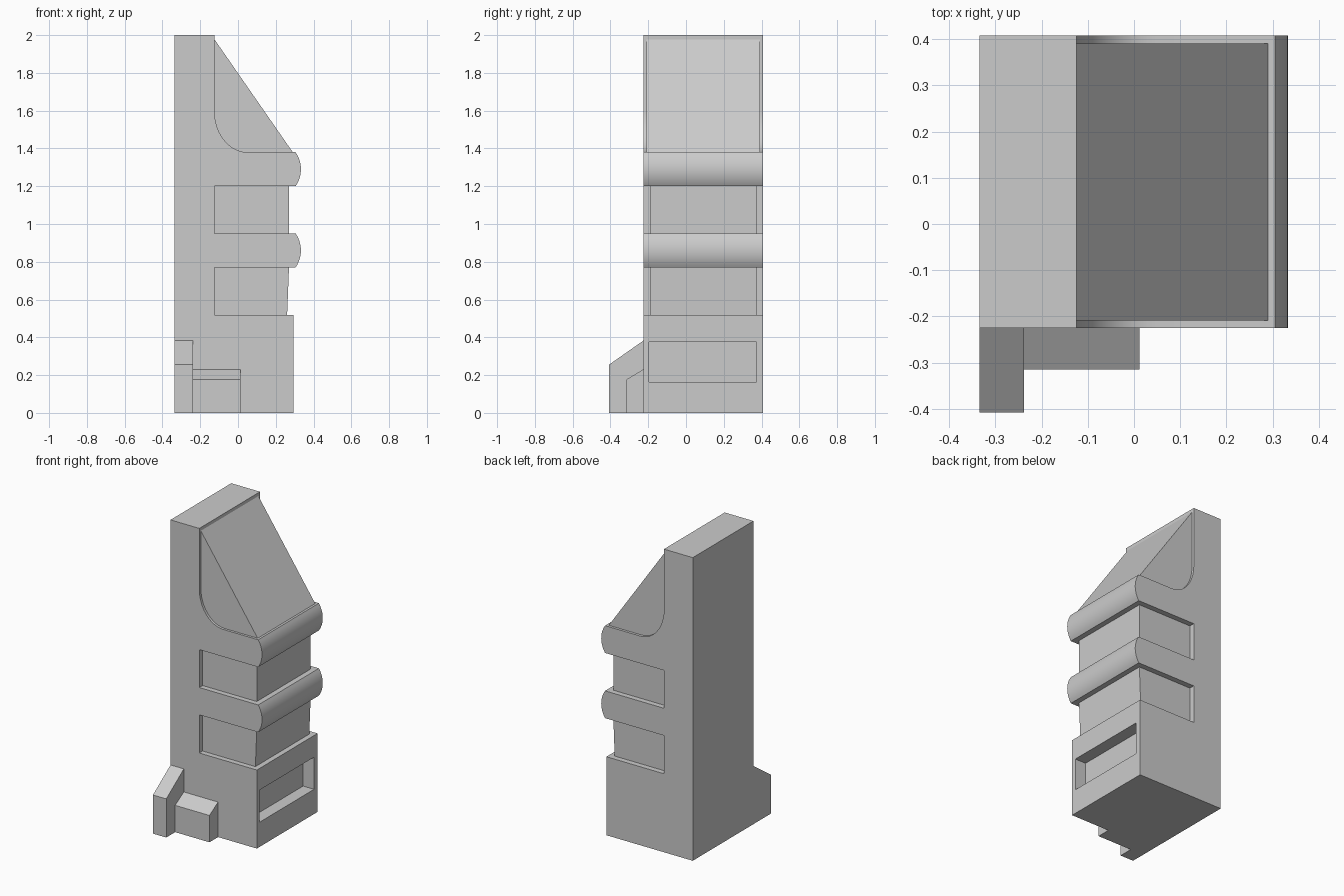
import bpy, bmesh, math

if "Cube" in bpy.data.objects:
    bpy.data.objects.remove(bpy.data.objects["Cube"])


def prism(name, pts, axis, a, b):
    """Extrude a profile: axis 'Y' takes (x, z) points, axis 'X' takes (y, z)."""
    def place(p, t):
        return (p[0], t, p[1]) if axis == 'Y' else (t, p[0], p[1])
    bm = bmesh.new()
    lo = [bm.verts.new(place(p, a)) for p in pts]
    hi = [bm.verts.new(place(p, b)) for p in pts]
    bm.faces.new(lo)
    bm.faces.new(hi[::-1])
    n = len(pts)
    for i in range(n):
        j = (i + 1) % n
        bm.faces.new((lo[j], lo[i], hi[i], hi[j]))
    bmesh.ops.recalc_face_normals(bm, faces=bm.faces)
    me = bpy.data.meshes.new(name)
    bm.to_mesh(me)
    bm.free()
    ob = bpy.data.objects.new(name, me)
    bpy.context.collection.objects.link(ob)
    return ob


def rect(u0, u1, v0, v1):
    return [(u0, v0), (u1, v0), (u1, v1), (u0, v1)]


def bulge(z0, z1, x=0.305, sag=0.028, n=12):
    """Shallow arc bowing forward from (x, z0) to (x, z1)."""
    h = (z1 - z0) / 2
    r = (h * h + sag * sag) / (2 * sag)
    a = math.asin(h / r)
    return [(x + sag - r + r * math.cos(t), (z0 + z1) / 2 + r * math.sin(t))
            for t in (-a + 2 * a * i / n for i in range(n + 1))]


def activate(ob):
    bpy.ops.object.select_all(action='DESELECT')
    ob.select_set(True)
    bpy.context.view_layer.objects.active = ob


BACK, WALL = -0.335, -0.125
Y0, Y1 = -0.225, 0.408

# Main body: base, back column, two rounded bands and the swept upper shelf
profile = [(BACK, 0), (0.295, 0), (0.295, 0.518), (WALL, 0.518), (WALL, 0.77)]
profile += bulge(0.77, 0.95)
profile += [(WALL, 0.95), (WALL, 1.2)]
profile += bulge(1.2, 1.38)
profile += [(0.05 - 0.175 * math.sin(t), 1.60 - 0.22 * math.cos(t))
            for t in (math.pi / 2 * i / 12 for i in range(13))]
profile += [(WALL, 2), (BACK, 2)]
body = prism("main_body", profile, 'Y', Y0, Y1)

# Rectangular pocket in the front of the base
cutter = prism("pocket_cutter", rect(-0.195, 0.372, 0.163, 0.375), 'X', 0.215, 0.4)
cutter.hide_render = True
activate(body)
mod = body.modifiers.new("pocket", 'BOOLEAN')
mod.operation = 'DIFFERENCE'
mod.solver = 'EXACT'
mod.object = cutter
bpy.ops.object.modifier_apply(modifier=mod.name)
bpy.data.objects.remove(cutter)
bpy.ops.object.shade_smooth_by_angle(angle=math.radians(30))

# Recessed cores filling the two slots
prism("lower_core", [(WALL, 0.518), (0.26, 0.518), (0.27, 0.77), (WALL, 0.77)],
      'Y', -0.19, 0.372)
prism("upper_core", rect(WALL, 0.27, 0.95, 1.2), 'Y', -0.19, 0.372)

# Sloping wedge above the upper band, slightly narrower than the body
prism("slope_wedge", [(-0.16, 1.36), (0.29, 1.36), (0.29, 1.38), (WALL, 1.978),
                      (-0.16, 1.978)], 'Y', -0.209, 0.391)

# Two bevelled blocks at the foot of the side
prism("tall_foot", [(Y0, 0), (-0.408, 0), (-0.408, 0.255), (Y0, 0.383)],
      'X', BACK, -0.238)
prism("short_foot", [(Y0, 0), (-0.315, 0), (-0.315, 0.177), (Y0, 0.231)],
      'X', -0.238, 0.012)
